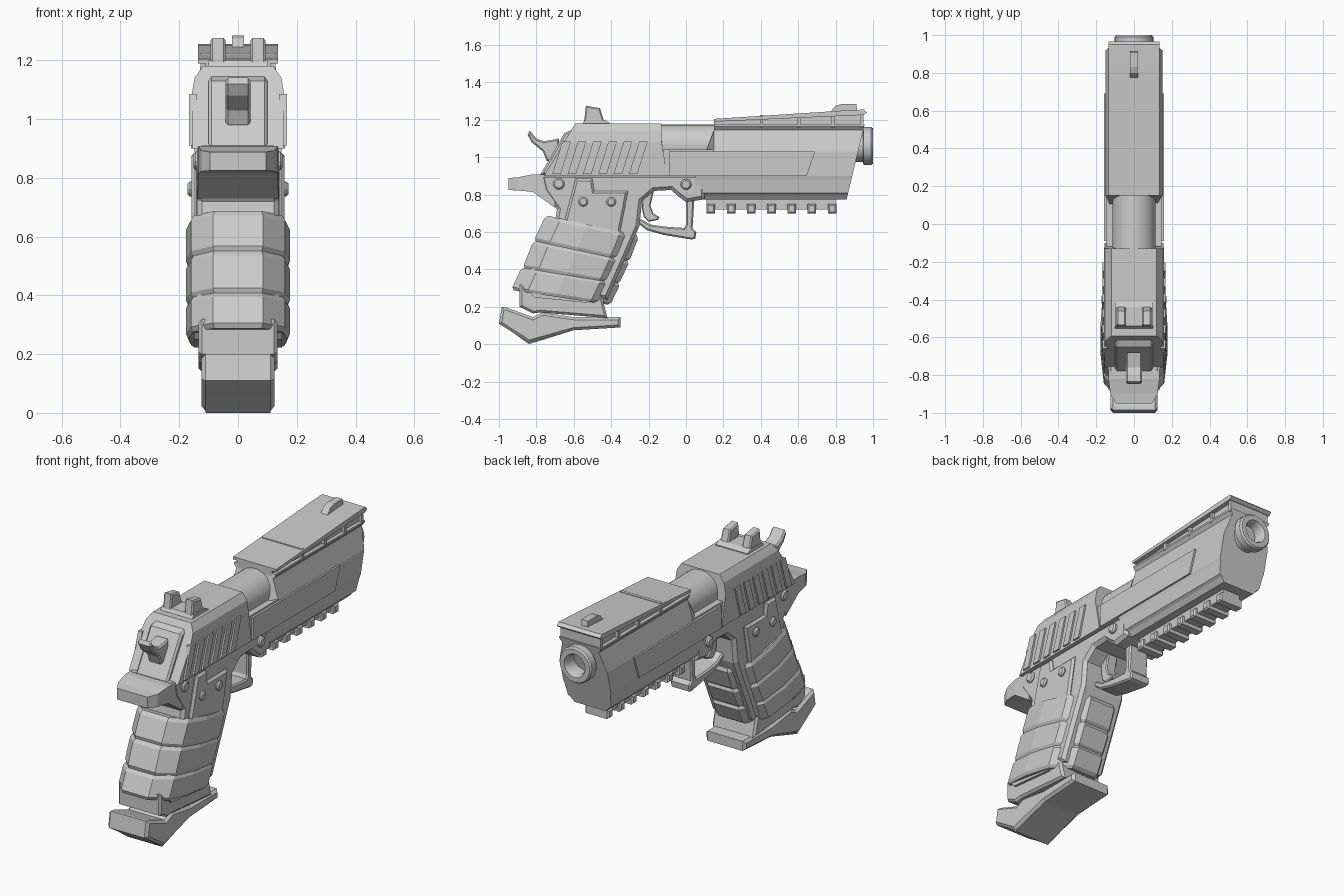
import bpy, bmesh, math
from mathutils import Vector

if "Cube" in bpy.data.objects:
    bpy.data.objects.remove(bpy.data.objects["Cube"])


def finish(name, bm):
    bmesh.ops.recalc_face_normals(bm, faces=bm.faces[:])
    me = bpy.data.meshes.new(name)
    bm.to_mesh(me)
    bm.free()
    ob = bpy.data.objects.new(name, me)
    bpy.context.collection.objects.link(ob)
    return ob


def loft(name, rings):
    """Skin a list of equal-length closed rings and cap both ends."""
    bm = bmesh.new()
    vs = [[bm.verts.new(p) for p in r] for r in rings]
    n = len(vs[0])
    for a, b in zip(vs, vs[1:]):
        for i in range(n):
            bm.faces.new((a[i], a[(i + 1) % n], b[(i + 1) % n], b[i]))
    bm.faces.new(vs[0])
    bm.faces.new(vs[-1])
    return finish(name, bm)


def plate(name, pts, x0, x1, bevel=0):
    """Side profile (y, z) extruded from x0 to x1, rim edges chamfered."""
    bm = bmesh.new()
    a = [bm.verts.new((x0, y, z)) for y, z in pts]
    b = [bm.verts.new((x1, y, z)) for y, z in pts]
    n = len(pts)
    caps = [bm.faces.new(a), bm.faces.new(b)]
    for i in range(n):
        bm.faces.new((a[i], a[(i + 1) % n], b[(i + 1) % n], b[i]))
    bmesh.ops.recalc_face_normals(bm, faces=bm.faces[:])
    if bevel:
        rim = [e for f in caps for e in f.edges]
        bmesh.ops.bevel(bm, geom=rim, offset=bevel, segments=1, affect='EDGES')
    return finish(name, bm)


def sym(name, pts, w, bevel=0):
    return plate(name, pts, -w, w, bevel)


def both_sides(name, pts, x0, x1, bevel=0):
    plate(name + "_right", pts, x0, x1, bevel)
    plate(name + "_left", pts, -x0, -x1, bevel)


def sweep(name, half, y0, y1):
    """Half section (x, z), mirrored, swept between two end lines y(z)."""
    ring = half + [(-x, z) for x, z in reversed(half)]
    return loft(name, [[(x, f(z), z) for x, z in ring] for f in (y0, y1)])


def lathe(name, profile, zc, n=20):
    """Closed (radius, y) profile spun around the bore axis."""
    bm = bmesh.new()
    rows = [[bm.verts.new((r * math.sin(2 * math.pi * i / n), y,
                           zc + r * math.cos(2 * math.pi * i / n)))
             for r, y in profile] for i in range(n)]
    m = len(profile)
    for i in range(n):
        p, q = rows[i], rows[(i + 1) % n]
        for j in range(m):
            k = (j + 1) % m
            bm.faces.new((p[j], p[k], q[k], q[j]))
    ob = finish(name, bm)
    bpy.context.view_layer.objects.active = ob
    ob.select_set(True)
    bpy.ops.object.shade_smooth_by_angle(angle=math.radians(30))
    ob.select_set(False)


def circle(y, z, r, n=12):
    return [(y + r * math.cos(2 * math.pi * i / n),
             z + r * math.sin(2 * math.pi * i / n)) for i in range(n)]


def face(z):
    return 0.86 + (z - 0.78) * 0.24


# Slide: rear block, port floor, front block
sweep("slide_rear", [(.155, .9), (.158, 1.08), (.148, 1.14), (.12, 1.18)],
      lambda z: -.76 + (z - .9) * .6, lambda z: -.1 if z < 1 else -.13)
sym("slide_rear_plate", [(-.78, .905), (-.65, 1.13), (-.6, 1.15), (-.6, .905)], .1, .01)
sweep("slide_port_floor", [(.148, .9), (.148, 1.04)], lambda z: -.12, lambda z: .16)
sweep("slide_front", [(.1, .775), (.12, .8), (.135, .81), (.145, .88), (.15, .9),
                      (.15, 1.03), (.115, 1.145), (.13, 1.165), (.13, 1.175)],
      lambda z: .15 if z > .9 else .05, face)
both_sides("slide_side_panel", [(-.09, .9), (.645, .9), (.69, 1.03), (-.09, 1.03)], .14, .16)

# Slanted grip ribs at the back of the slide
for i in range(6):
    y = -.715 + .082 * i
    both_sides(f"slide_rib_{i}", [(y, .91), (y + .045, .91), (y + .1, 1.085), (y + .055, 1.085)],
               .14, .166)

# Top rib with open slots along each side
sym("top_rib_core", [(.15, 1.15), (.15, 1.2), (.94, 1.24), (.94, 1.15)], .11)
sym("top_rib_plate", [(.15, 1.19), (.15, 1.205), (.85, 1.25), (.95, 1.255), (.967, 1.24),
                      (.95, 1.226)], .136)
for i, y in enumerate((.395, .595, .775, .93)):
    sym(f"top_rib_divider_{i}", [(y, 1.16), (y, 1.225), (y + .018, 1.225), (y + .018, 1.16)], .127)

# Barrel and muzzle
lathe("barrel", [(.115, -.2), (.115, .3), (.02, .3), (.02, -.2)], 1.06, 24)
lathe("muzzle", [(.085, .86), (.085, .945), (.102, .95), (.102, .99), (.094, 1), (.066, 1),
                 (.055, .98), (.055, .9), (.001, .9), (.001, .86)], 1.06)

# Sights
sym("rear_sight_base", [(-.56, 1.17), (-.54, 1.2), (-.44, 1.2), (-.41, 1.185), (-.41, 1.17)], .1)
both_sides("rear_sight_post", [(-.545, 1.19), (-.535, 1.276), (-.46, 1.262), (-.437, 1.19)],
           .042, .093, .007)
sym("front_sight", [(.77, 1.24), (.8, 1.275), (.83, 1.285), (.91, 1.285), (.915, 1.25)], .021)

# Hammer
sym("hammer", [(-.68, 1.1), (-.76, 1.085), (-.8, 1.1), (-.835, 1.142), (-.847, 1.12),
               (-.825, 1.08), (-.765, 1.03), (-.745, .98), (-.68, .98)], .042, .008)

# Frame with grip core
sym("frame", [(-.78, .91), (.1, .91), (.1, .775), (.0, .76), (-.04, .79), (-.08, .825),
              (-.17, .82), (-.235, .765), (-.25, .63), (-.42, .24), (-.87, .3), (-.7, .66),
              (-.69, .72), (-.76, .82)], .14, .018)
loft("beavertail", [[(sx * w, y, z) for sx, z in ((-1, zb), (1, zb), (1, zt), (-1, zt))]
                    for w, y, zb, zt in ((.095, -.95, .825, .888), (.125, -.9, .822, .893),
                                         (.135, -.82, .815, .908), (.138, -.7, .73, .908))])
both_sides("grip_upper_panel", [(-.66, .62), (-.59, .885), (-.5, .885), (-.49, .82), (-.31, .82),
                                (-.36, .56)], .13, .158, .012)

# Pins and screws
for n, y, z, r, x in (("safety_pin", -.68, .858, .031, .152), ("takedown_pin", 0, .855, .029, .158),
                      ("grip_screw_back", -.55, .762, .026, .172),
                      ("grip_screw_front", -.4, .762, .026, .172)):
    both_sides(n, circle(y, z, r), .12, x, .008)

# Three sloped bands wrapped around the grip
OUT = [(0, .085), (.16, .16), (.45, .177), (.8, .165), (1, .08)]


def band(name, bt, ft, bb, fb):
    bt, ft, bb, fb = map(Vector, (bt, ft, bb, fb))
    rings = []
    for s, k in ((0, .95), (.13, 1), (.87, 1), (1, .95)):
        b, f = bt.lerp(bb, s), ft.lerp(fb, s)
        half = []
        for t, x in OUT:
            p = b.lerp(f, .5 + (t - .5) * k)
            half.append((x * k, p.x, p.y))
        rings.append(half + [(-x, y, z) for x, y, z in reversed(half)])
    loft(name, rings)


band("grip_band_top", (-.75, .69), (-.25, .58), (-.815, .55), (-.305, .44))
band("grip_band_middle", (-.815, .555), (-.3, .445), (-.875, .405), (-.36, .32))
band("grip_band_bottom", (-.88, .41), (-.35, .325), (-.935, .29), (-.405, .21))

# Magazine and foot
sym("magazine", [(-.89, .32), (-.89, .2), (-.82, .165), (-.78, .17), (-.42, .14), (-.45, .26)],
    .135, .012)
both_sides("magazine_well_lip", [(-.83, .275), (-.81, .25), (-.53, .222), (-.53, .24)], .12, .15)
sym("magazine_foot", [(-1, .11), (-.985, .2), (-.96, .197), (-.82, .145), (-.77, .17),
                      (-.6, .145), (-.35, .145), (-.35, .09), (-.6, .075), (-.84, .008)],
    .125, .014)
sym("magazine_foot_base", [(-.99, .11), (-.6, .09), (-.6, .075), (-.84, 0)], .11)

# Trigger guard and trigger
sym("trigger_guard", [(.045, .78), (.035, .62), (.055, .6), (.05, .565), (.03, .56), (-.12, .585),
                      (-.21, .61), (-.26, .65), (-.25, .675), (-.19, .64), (-.1, .628),
                      (-.01, .622), (0, .64), (0, .78)], .062, .008)
sym("trigger", [(-.24, .83), (-.235, .72), (-.225, .68), (-.2, .655), (-.15, .665), (-.142, .68),
                (-.175, .7), (-.19, .74), (-.17, .83)], .032, .006)

# Accessory rail
sym("rail_base", [(.11, .79), (.11, .72), (.8, .72), (.8, .79)], .055)
for i in range(7):
    y = .11 + .108 * i
    sym(f"rail_tooth_{i}", [(y, .75), (y, .7), (y + .046, .7), (y + .046, .75)], .075, .008)
